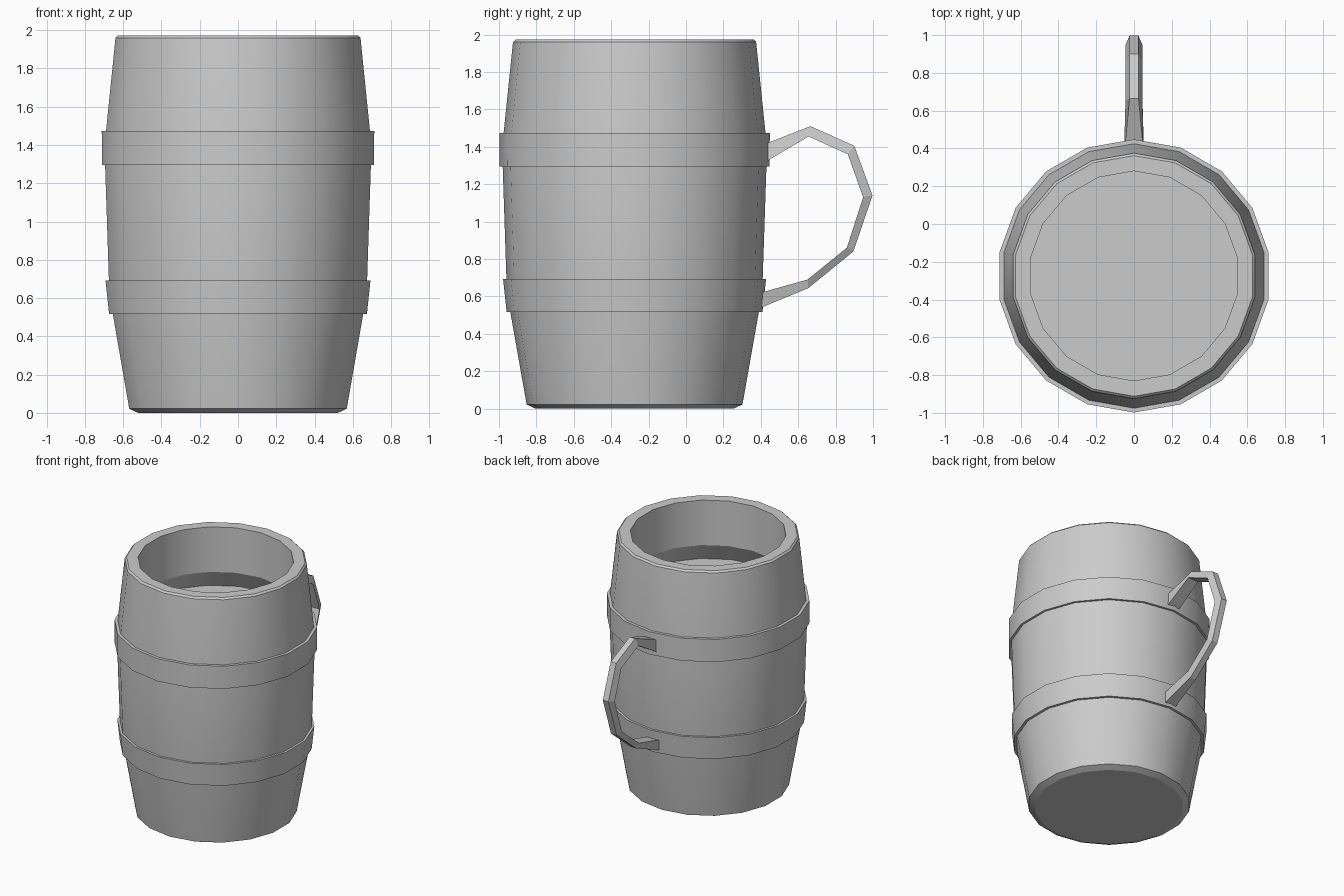
import bpy, bmesh, math

if "Cube" in bpy.data.objects:
    bpy.data.objects.remove(bpy.data.objects["Cube"])

SIDES = 18
CY = -0.275  # y of the barrel axis


def finish(name, bm, smooth=True):
    bmesh.ops.recalc_face_normals(bm, faces=bm.faces[:])
    me = bpy.data.meshes.new(name)
    bm.to_mesh(me)
    bm.free()
    ob = bpy.data.objects.new(name, me)
    bpy.context.collection.objects.link(ob)
    if smooth:
        bpy.ops.object.select_all(action='DESELECT')
        bpy.context.view_layer.objects.active = ob
        ob.select_set(True)
        bpy.ops.object.shade_smooth_by_angle(angle=math.radians(25))
    return ob


def skin(bm, rings, closed=False):
    n = len(rings[0])
    pairs = list(zip(rings, rings[1:]))
    if closed:
        pairs.append((rings[-1], rings[0]))
    for a, b in pairs:
        for i in range(n):
            j = (i + 1) % n
            bm.faces.new((a[i], a[j], b[j], b[i]))
    if not closed:
        bm.faces.new(rings[0][::-1])
        bm.faces.new(rings[-1])


def lathe(name, profile, closed=False):
    bm = bmesh.new()
    rings = []
    for r, z in profile:
        rings.append([bm.verts.new((r * math.sin(2 * math.pi * i / SIDES),
                                    CY + r * math.cos(2 * math.pi * i / SIDES), z))
                      for i in range(SIDES)])
    skin(bm, rings, closed)
    return finish(name, bm)


# Barrel body with a thick rim, inner collar, flare and the filled surface inside
lathe("barrel_body", [(0.53, 0), (0.577, 0.022), (0.665, 0.52), (0.685, 0.69),
                      (0.705, 1.29), (0.70, 1.475), (0.65, 1.96), (0.637, 1.973),
                      (0.555, 1.973), (0.555, 1.62), (0.63, 1.48)])

# Two hoops around the barrel
for name, z0, r0, z1, r1 in (("lower_hoop", 0.517, 0.684, 0.693, 0.703),
                             ("upper_hoop", 1.295, 0.722, 1.473, 0.723)):
    lathe(name, [(r0 - 0.04, z0), (r0, z0), (r1, z1), (r1 - 0.04, z1)], closed=True)

# Handle: tapered cross-section, narrow on the outside and wide on the inside
outer = [(0.41, 1.41), (0.665, 1.51), (0.90, 1.405), (0.997, 1.14),
         (0.895, 0.84), (0.655, 0.645), (0.39, 0.535)]
inner = [(0.41, 1.31), (0.655, 1.455), (0.865, 1.36), (0.947, 1.13),
         (0.86, 0.86), (0.65, 0.69), (0.40, 0.62)]
bm = bmesh.new()
rings = []
for k, ((yo, zo), (yi, zi)) in enumerate(zip(outer, inner)):
    wo = 0.048 if k in (0, len(outer) - 1) else 0.024
    wi = 0.052 if k in (0, len(outer) - 1) else 0.045
    rings.append([bm.verts.new(p) for p in ((-wo, yo, zo), (wo, yo, zo),
                                            (wi, yi, zi), (-wi, yi, zi))])
skin(bm, rings)
finish("handle", bm, smooth=False)
